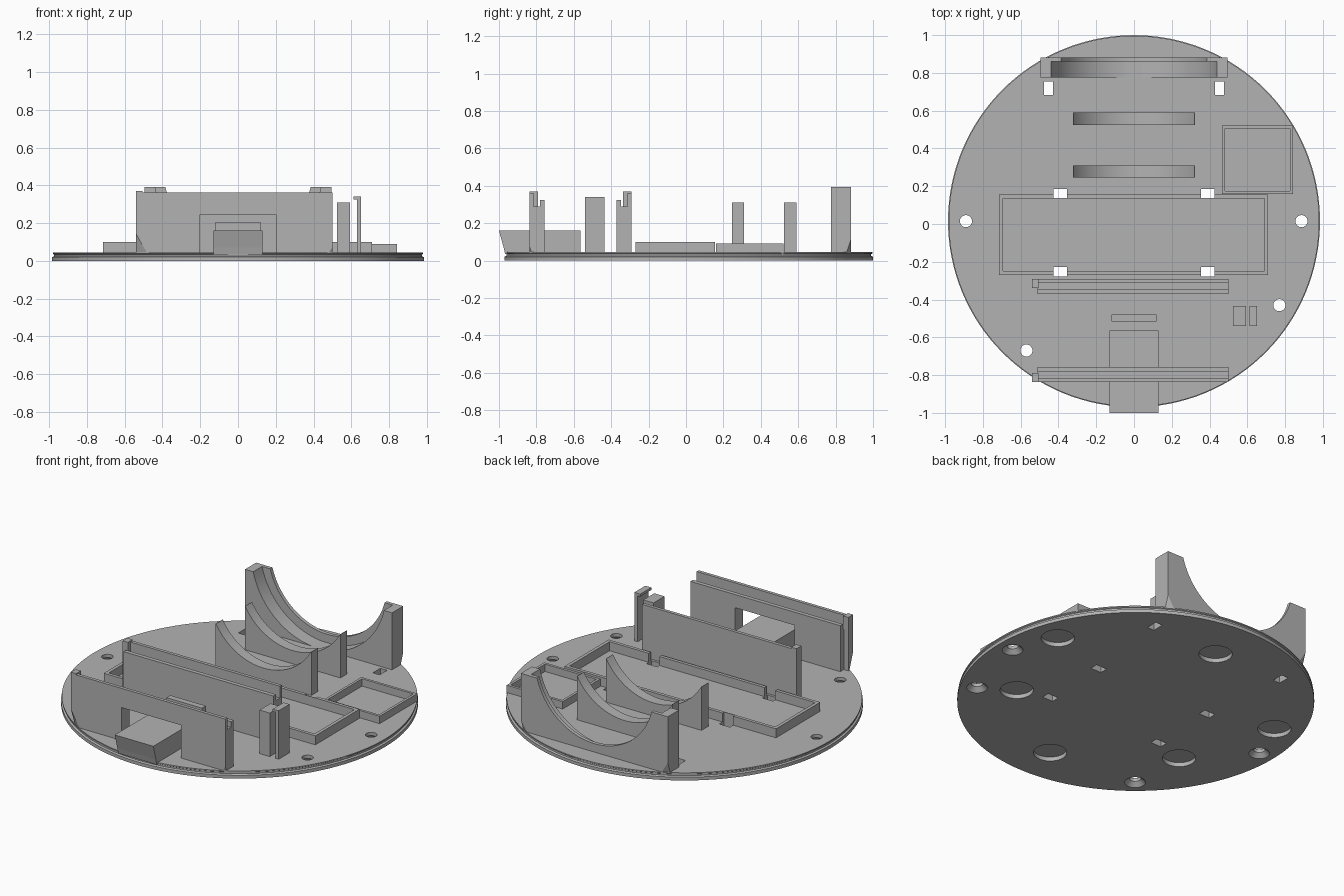
import bpy, bmesh, math
from mathutils import Matrix, Vector

if "Cube" in bpy.data.objects:
    bpy.data.objects.remove(bpy.data.objects["Cube"])

grey = bpy.data.materials.new("plain grey")
grey.use_nodes = True
grey.diffuse_color = (0.45, 0.45, 0.45, 1)
grey.node_tree.nodes["Principled BSDF"].inputs["Base Color"].default_value = (0.45, 0.45, 0.45, 1)

CY = 0.015      # plate centre in y
BASE = 0.035    # parts are sunk a little into the plate
AXIS_Z = 0.495  # height of the cradle axis


def finish(name, bm):
    bmesh.ops.recalc_face_normals(bm, faces=bm.faces)
    mesh = bpy.data.meshes.new(name)
    bm.to_mesh(mesh)
    bm.free()
    ob = bpy.data.objects.new(name, mesh)
    bpy.context.collection.objects.link(ob)
    mesh.materials.append(grey)
    return ob


def add_box(bm, x0, x1, y0, y1, z0, z1):
    size = Matrix.Diagonal((x1 - x0, y1 - y0, z1 - z0, 1))
    centre = Matrix.Translation(((x0 + x1) / 2, (y0 + y1) / 2, (z0 + z1) / 2))
    bmesh.ops.create_cube(bm, size=1, matrix=centre @ size)


def add_cone(bm, x, y, z0, z1, r0, r1, n=40):
    bmesh.ops.create_cone(bm, cap_ends=True, segments=n, radius1=r0, radius2=r1,
                          depth=z1 - z0, matrix=Matrix.Translation((x, y, (z0 + z1) / 2)))


def box(name, *dims):
    bm = bmesh.new()
    add_box(bm, *dims)
    return finish(name, bm)


def prism(name, points, offset):
    bm = bmesh.new()
    face = bm.faces.new([bm.verts.new(p) for p in points])
    new = bmesh.ops.extrude_face_region(bm, geom=[face])["geom"]
    bmesh.ops.translate(bm, vec=Vector(offset),
                        verts=[v for v in new if isinstance(v, bmesh.types.BMVert)])
    return finish(name, bm)


def boolean(ob, cutter, operation="DIFFERENCE"):
    mod = ob.modifiers.new("cut", "BOOLEAN")
    mod.operation, mod.object, mod.solver = operation, cutter, "EXACT"
    bpy.context.view_layer.objects.active = ob
    bpy.ops.object.modifier_apply(modifier=mod.name)


def smooth(ob):
    bpy.ops.object.select_all(action="DESELECT")
    ob.select_set(True)
    bpy.context.view_layer.objects.active = ob
    bpy.ops.object.shade_smooth_by_angle(angle=math.radians(30))


# Round base plate with a shallow groove round its rim
bm = bmesh.new()
rim = [(0, 0), (0.985, 0), (0.985, 0.02), (0.975, 0.025),
       (0.975, 0.034), (0.981, 0.038), (0.981, 0.045), (0, 0.045)]
verts = [bm.verts.new((r, 0, z)) for r, z in rim]
edges = [bm.edges.new(pair) for pair in zip(verts, verts[1:])]
bmesh.ops.spin(bm, geom=verts + edges, cent=(0, 0, 0), axis=(0, 0, 1),
               angle=math.tau, steps=128, use_duplicate=False)
bmesh.ops.remove_doubles(bm, verts=bm.verts, dist=0.0001)
bmesh.ops.translate(bm, verts=bm.verts, vec=(0, CY, 0))
plate = finish("base_plate", bm)

# Countersunk screw holes
screws = [(-0.89, CY), (0.887, CY), (0.77, -0.43), (-0.57, -0.67)]
bm = bmesh.new()
for x, y in screws:
    add_cone(bm, x, y, -0.02, 0.1, 0.032, 0.032)
holes = finish("screw_hole_cutter", bm)
bm = bmesh.new()
for x, y in screws:
    add_cone(bm, x, y, -0.01, 0.025, 0.068, 0.032)
sinks = finish("countersink_cutter", bm)

# Round pockets under the plate
bm = bmesh.new()
for x, y in [(0, 0.7), (0, -0.72), (0.585, -0.31), (-0.585, -0.31), (0.78, 0.275), (-0.78, 0.275)]:
    add_cone(bm, x, y, -0.02, 0.025, 0.092, 0.092)
pockets = finish("pocket_cutter", bm)

# Strap slots
bm = bmesh.new()
for s in (-1, 1):
    add_box(bm, s * 0.453 - 0.023, s * 0.453 + 0.023, 0.683, 0.755, -0.1, 0.2)
    for y in (-0.253, 0.162):
        add_box(bm, s * 0.39 - 0.036, s * 0.39 + 0.036, y - 0.024, y + 0.024, -0.1, 0.2)
slots = finish("slot_cutter", bm)
for cutter in (holes, sinks, pockets, slots):
    boolean(plate, cutter)
smooth(plate)


# Rectangular trays
def tray(name, x0, x1, y0, y1, top, wall):
    ob = box(name, x0, x1, y0, y1, BASE, top)
    inner = box("tray_cutter", x0 + wall, x1 - wall, y0 + wall, y1 - wall, 0, 1)
    boolean(ob, inner)
    bpy.data.objects.remove(inner)
    return ob


boolean(tray("long_tray", -0.715, 0.71, -0.27, 0.155, 0.1, 0.02), slots)
tray("small_tray", 0.465, 0.842, 0.16, 0.522, 0.09, 0.016)

# Flared volume that trims parts overhanging the plate edge
bm = bmesh.new()
add_cone(bm, 0, CY, 0, 0.5, 0.965, 1.115, 128)
flare = finish("edge_trimmer", bm)


# Cradles with a circular cutout
def cradle(name, half, y0, y1, top, radius):
    a = math.acos((AXIS_Z - top) / radius)
    steps = 40
    angles = [a - 2 * a * i / steps for i in range(steps + 1)]
    pts = [(-half, y0, top), (-half, y0, BASE), (half, y0, BASE), (half, y0, top)]
    pts += [(radius * math.sin(t), y0, AXIS_Z - radius * math.cos(t)) for t in angles]
    ob = prism(name, pts, (0, y1 - y0, 0))
    boolean(ob, flare, "INTERSECT")
    smooth(ob)


cradle("back_cradle", 0.495, 0.775, 0.86, 0.392, 0.452)
cradle("back_cradle_lip", 0.495, 0.86, 0.882, 0.392, 0.399)
for name, y in (("rear_inner_cradle", 0.525), ("front_inner_cradle", 0.245)):
    cradle(name, 0.322, y, y + 0.066, 0.31, 0.3695)


# Grooved board holders with an end stop, facing each other
def holder(name, y, d):
    section = [(0, BASE), (0, 0.362), (0.02, 0.362), (0.02, 0.29),
               (0.055, 0.29), (0.055, 0.325), (0.08, 0.325), (0.08, BASE)]
    wall = prism(name, [(-0.51, y + d * a, z) for a, z in section], (1.01, 0, 0))
    y0, y1 = sorted((y, y + d * 0.046))
    stop = box(name + "_end_stop", -0.54, -0.505, y0, y1, BASE, 0.37)
    boolean(wall, flare, "INTERSECT")
    boolean(stop, flare, "INTERSECT")
    return wall


front_wall = holder("front_holder", -0.836, 1)
holder("middle_holder", -0.292, -1)
opening = box("opening_cutter", -0.2, 0.2, -0.95, -0.7, 0.045, 0.245)
boolean(front_wall, opening)

# Housing block with a leaning front face
prism("front_block", [(-0.13, -0.967, BASE), (-0.13, -0.975, 0.07), (-0.13, -1, 0.16),
                      (-0.13, -0.565, 0.16), (-0.13, -0.565, BASE)], (0.26, 0, 0))
box("block_stop", -0.12, 0.12, -0.517, -0.48, BASE, 0.205)

# Clip posts
box("clip_block", 0.523, 0.592, -0.54, -0.435, BASE, 0.31)
box("clip_post", 0.63, 0.652, -0.54, -0.435, BASE, 0.34)
box("clip_hook", 0.612, 0.631, -0.54, -0.435, 0.325, 0.34)

for helper in (holes, sinks, pockets, slots, flare, opening):
    bpy.data.objects.remove(helper)
